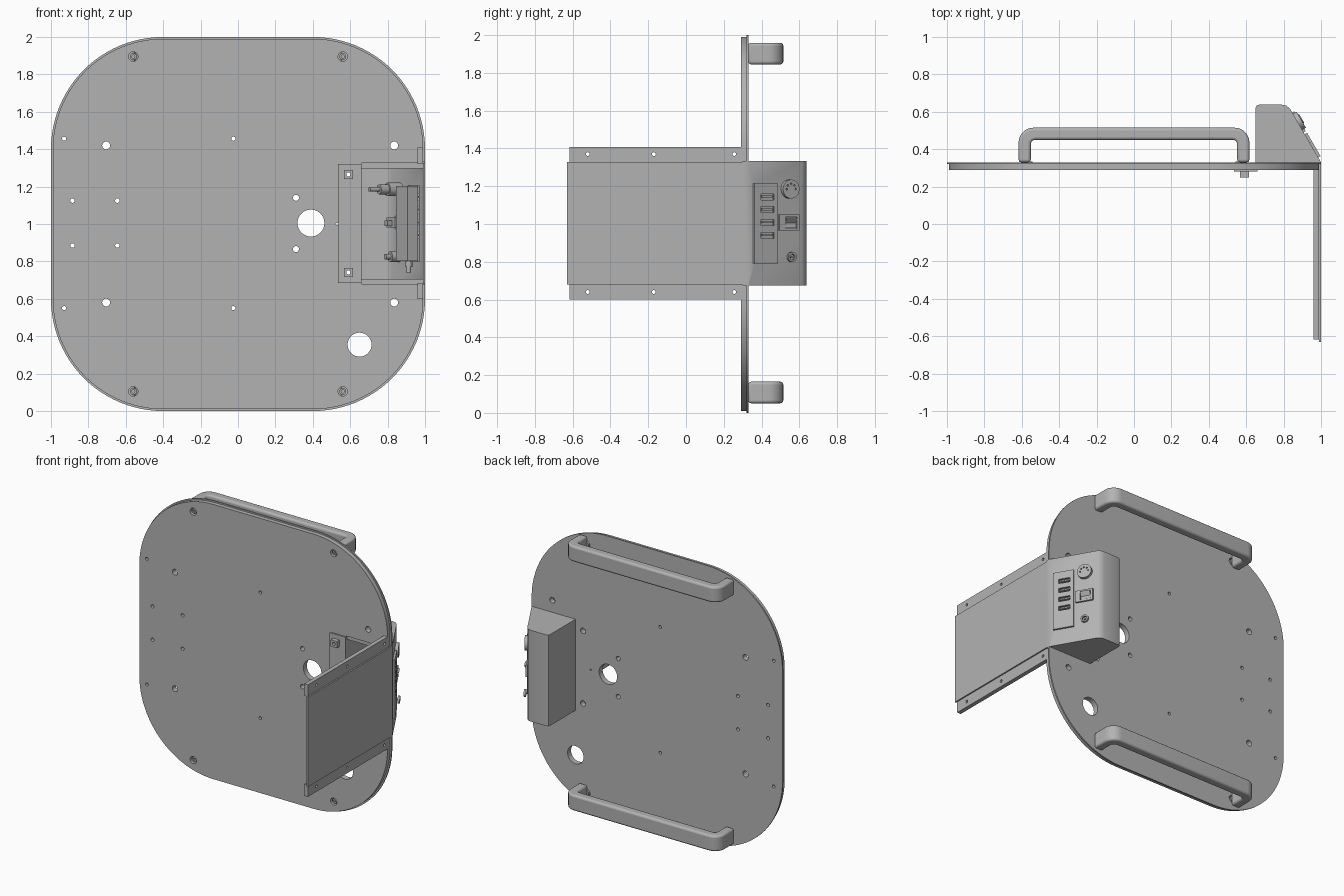
import bpy, bmesh, math
from mathutils import Matrix, Vector

cube = bpy.data.objects.get("Cube")
if cube:
    bpy.data.objects.remove(cube, do_unlink=True)

grey = bpy.data.materials.new("satin grey")
grey.use_nodes = True
grey.diffuse_color = (0.45, 0.45, 0.45, 1)
grey.node_tree.nodes["Principled BSDF"].inputs["Base Color"].default_value = (0.45, 0.45, 0.45, 1)


# Helpers -----------------------------------------------------------------
def place(axis, a, b, h):
    return {"x": (h, a, b), "y": (a, h, b), "z": (a, b, h)}[axis]


def add_prism(bm, pts, axis, lo, hi):
    base = [bm.verts.new(place(axis, a, b, lo)) for a, b in pts]
    top = [bm.verts.new(place(axis, a, b, hi)) for a, b in pts]
    faces = [bm.faces.new(base), bm.faces.new(top)]
    for i in range(len(pts)):
        j = (i + 1) % len(pts)
        faces.append(bm.faces.new((base[i], base[j], top[j], top[i])))
    bmesh.ops.recalc_face_normals(bm, faces=faces)


def make(name, prisms, matrix=None):
    bm = bmesh.new()
    for p in prisms:
        add_prism(bm, *p)
    if matrix:
        bm.transform(matrix)
    me = bpy.data.meshes.new(name)
    bm.to_mesh(me)
    bm.free()
    me.materials.append(grey)
    ob = bpy.data.objects.new(name, me)
    bpy.context.collection.objects.link(ob)
    return ob


def activate(ob):
    bpy.ops.object.select_all(action="DESELECT")
    ob.select_set(True)
    bpy.context.view_layer.objects.active = ob


def smooth(ob):
    activate(ob)
    bpy.ops.object.shade_smooth_by_angle(angle=math.radians(35))
    return ob


def cut(ob, prisms, matrix=None):
    cutter = make("cutter", prisms, matrix)
    cutter.hide_render = True
    mod = ob.modifiers.new("cut", "BOOLEAN")
    mod.operation = "DIFFERENCE"
    mod.solver = "EXACT"
    mod.object = cutter
    activate(ob)
    bpy.ops.object.modifier_apply(modifier=mod.name)
    bpy.data.objects.remove(cutter, do_unlink=True)
    return smooth(ob)


def circle(a, b, r, n=24):
    return [(a + r * math.cos(2 * math.pi * i / n), b + r * math.sin(2 * math.pi * i / n))
            for i in range(n)]


def rect(a0, a1, b0, b1):
    return [(a0, b0), (a1, b0), (a1, b1), (a0, b1)]


def rounded(a0, a1, b0, b1, r, n=16):
    pts = []
    corners = [(a1 - r, b1 - r), (a0 + r, b1 - r), (a0 + r, b0 + r), (a1 - r, b0 + r)]
    for q, (ca, cb) in enumerate(corners):
        for i in range(n + 1):
            t = math.pi / 2 * (q + i / n)
            pts.append((ca + r * math.cos(t), cb + r * math.sin(t)))
    return pts


# Round-cornered plate in two layers, with its holes and side notch --------
holes = [(0.39, 1.005, 0.072), (0.65, 0.355, 0.064), (0.53, 1.0, 0.006)]
for s in (-1, 1):
    holes += [(x, 1 + s * 0.895, 0.025) for x in (-0.56, 0.56)]
    holes += [(x, 1 + s * 0.42, 0.021) for x in (-0.705, 0.835)]
    holes += [(x, 1.003 + s * 0.453, 0.011) for x in (-0.93, -0.025)]
    holes += [(x, 1.005 + s * 0.12, 0.012) for x in (-0.885, -0.645)]
    holes += [(0.31, 1.003 + s * 0.137, 0.016), (0.59, 1.003 + s * 0.262, 0.02)]
plate_cuts = [(circle(x, z, r, 32), "y", 0.2, 0.4) for x, z, r in holes]
plate_cuts.append((rect(0.66, 1.1, 0.68, 1.325), "y", 0.2, 0.4))
for name, inset, lo, hi in (("front_plate", 0.01, 0.29, 0.32), ("rear_plate", 0, 0.32, 0.33)):
    outline = rounded(inset - 1, 1 - inset, inset, 2 - inset, 0.6 - inset, 24)
    cut(make(name, [(outline, "y", lo, hi)]), plate_cuts)

# Handles at top and bottom, with socket screws through the plate ----------
def arc(cx, cy, r, a0, a1, n=8):
    return [(cx + r * math.cos(math.radians(a0 + (a1 - a0) * i / n)),
             cy + r * math.sin(math.radians(a0 + (a1 - a0) * i / n))) for i in range(n + 1)]


half, back = 0.617, 0.515
outer = [(half, 0.33)] + arc(half - 0.08, back - 0.08, 0.08, 0, 90)
inner = arc(half - 0.09, back - 0.09, 0.025, 90, 0) + [(half - 0.065, 0.33)]
grip = outer + [(-x, y) for x, y in outer[::-1]]
grip += [(-x, y) for x, y in inner[::-1]] + inner
for label, z in (("top", 1.902), ("bottom", 0.108)):
    handle = make(label + "_handle", [(grip, "z", z - 0.057, z + 0.057)])
    bevel = handle.modifiers.new("soft edges", "BEVEL")
    bevel.width, bevel.segments = 0.014, 3
    bevel.limit_method, bevel.angle_limit = "ANGLE", math.radians(40)
    smooth(handle)
    for side, x in (("left", 0.56), ("right", -0.56)):
        screw = make(f"{label}_{side}_screw", [(circle(x, 1 + math.copysign(0.895, z - 1), 0.018), "y", 0.3, 0.335)])
        cut(screw, [(circle(x, 1 + math.copysign(0.895, z - 1), 0.009, 6), "y", 0.29, 0.318)])

# Hollow control box: folded sheet with two end caps ------------------------
box = [(0.65, 0.3), (0.65, 0.62), (0.655, 0.633), (0.67, 0.638), (0.79, 0.638),
       (0.815, 0.633), (0.835, 0.615), (1.0, 0.33), (1.0, 0.3)]
lining = [(0.66, 0.2), (0.66, 0.628), (0.79, 0.628), (0.826, 0.608), (0.99, 0.326), (0.99, 0.2)]
shell = make("control_box", [(box, "z", 0.675, 1.333)])

# Frame on the sloping face: across, up, outward
face = Matrix(((-0.5, 0, 0.866, 1.0), (0.866, 0, 0.5, 0.33), (0, 1, 0, 0), (0, 0, 0, 1)))
cut(shell, [(lining, "z", 0.705, 1.297)])
cut(shell, [(rect(0.192, 0.3, 0.972, 1.043), "z", -0.05, 0.05),
            (rect(0.04, 0.165, 0.8, 1.205), "z", -0.05, 0.05)], face)

# Charging port module
port_plate = make("port_plate", [(rect(0.03, 0.173, 0.79, 1.215), "z", 0, 0.014)], face)
ports = [0.94 + 0.068 * i for i in range(4)]
cut(port_plate, [(rect(0.07, 0.15, z - 0.016, z + 0.016), "z", -0.01, 0.03) for z in ports], face)
make("port_tongues", [(rect(0.078, 0.142, z - 0.004, z + 0.006), "z", -0.03, 0.012) for z in ports], face)
make("port_module_body", [(rect(0.041, 0.164, 0.801, 1.204), "z", -0.085, -0.02)], face)
smooth(make("module_cable", [(circle(0.912, 0.36, 0.013), "z", 0.74, 0.81),
                             (circle(0.912, 0.36, 0.02), "z", 0.77, 0.8)]))

# Round multi-pin socket
socket = make("round_socket", [(circle(0.25, 1.185, 0.05, 32), "z", -0.004, 0.022)], face)
pins = [circle(0.25 + 0.028 * math.cos(t), 1.185 + 0.028 * math.sin(t), 0.005, 10)
        for t in (0, 0.8, 1.6, 2.4, 3.2)]
cut(socket, [(p, "z", 0.008, 0.04) for p in pins], face)
smooth(make("round_socket_body", [(circle(0.25, 1.185, 0.036), "z", -0.09, -0.012),
                                  (circle(0.25, 1.185, 0.026), "z", -0.14, -0.09),
                                  (circle(0.25, 1.185, 0.012), "z", -0.2, -0.14)], face))

# Rocker switch
frame = make("switch_frame", [(rect(0.185, 0.307, 0.965, 1.05), "z", 0, 0.012)], face)
cut(frame, [(rect(0.22, 0.29, 0.977, 1.038), "z", -0.02, 0.03)], face)
rocker = [(0.98, -0.02), (1.035, -0.02), (1.035, 0.024), (1.005, 0.004), (0.98, 0.008)]
make("switch_rocker", [(rocker, "x", 0.222, 0.288)], face)
make("switch_body", [(rect(0.2, 0.292, 0.98, 1.035), "z", -0.07, -0.018),
                     (rect(0.23, 0.26, 0.99, 1.02), "z", -0.1, -0.07)], face)

# Power jack
jack = make("jack_ring", [(circle(0.254, 0.825, 0.04, 32), "z", 0, 0.014),
                          (circle(0.254, 0.825, 0.026), "z", 0.014, 0.028)], face)
cut(jack, [(circle(0.254, 0.825, 0.016), "z", 0.005, 0.05)], face)
smooth(make("jack_pin", [(circle(0.254, 0.825, 0.006, 12), "z", 0, 0.022)], face))
smooth(make("jack_body", [(circle(0.254, 0.825, 0.028), "z", -0.07, -0.012),
                          (circle(0.254, 0.825, 0.014), "z", -0.1, -0.07)], face))

# Mounting tab in front of the plate, with square nuts
nut_heights = (0.741, 1.265)
tab = make("mounting_tab", [(rect(0.535, 0.66, 0.685, 1.32), "y", 0.28, 0.29)])
bores = [(circle(0.59, z, 0.011), "y", 0.2, 0.4) for z in nut_heights]
cut(tab, bores)
nuts = make("square_nuts", [(rect(0.566, 0.614, z - 0.024, z + 0.024), "y", 0.248, 0.28)
                            for z in nut_heights])
cut(nuts, bores)

# Side panel reaching forward, with drilled rails along both edges
make("side_panel", [(rect(-0.63, 0.3, 0.68, 1.327), "x", 0.988, 1.0)])
for name, z0, z1, zh in (("lower_rail", 0.6, 0.685, 0.64), ("upper_rail", 1.322, 1.408, 1.37)):
    rail = make(name, [(rect(-0.617, 0.29, z0, z1), "x", 0.96, 0.99)])
    cut(rail, [(circle(y, zh, 0.01, 16), "x", 0.9, 1.1) for y in (-0.52, -0.17, 0.255)])
